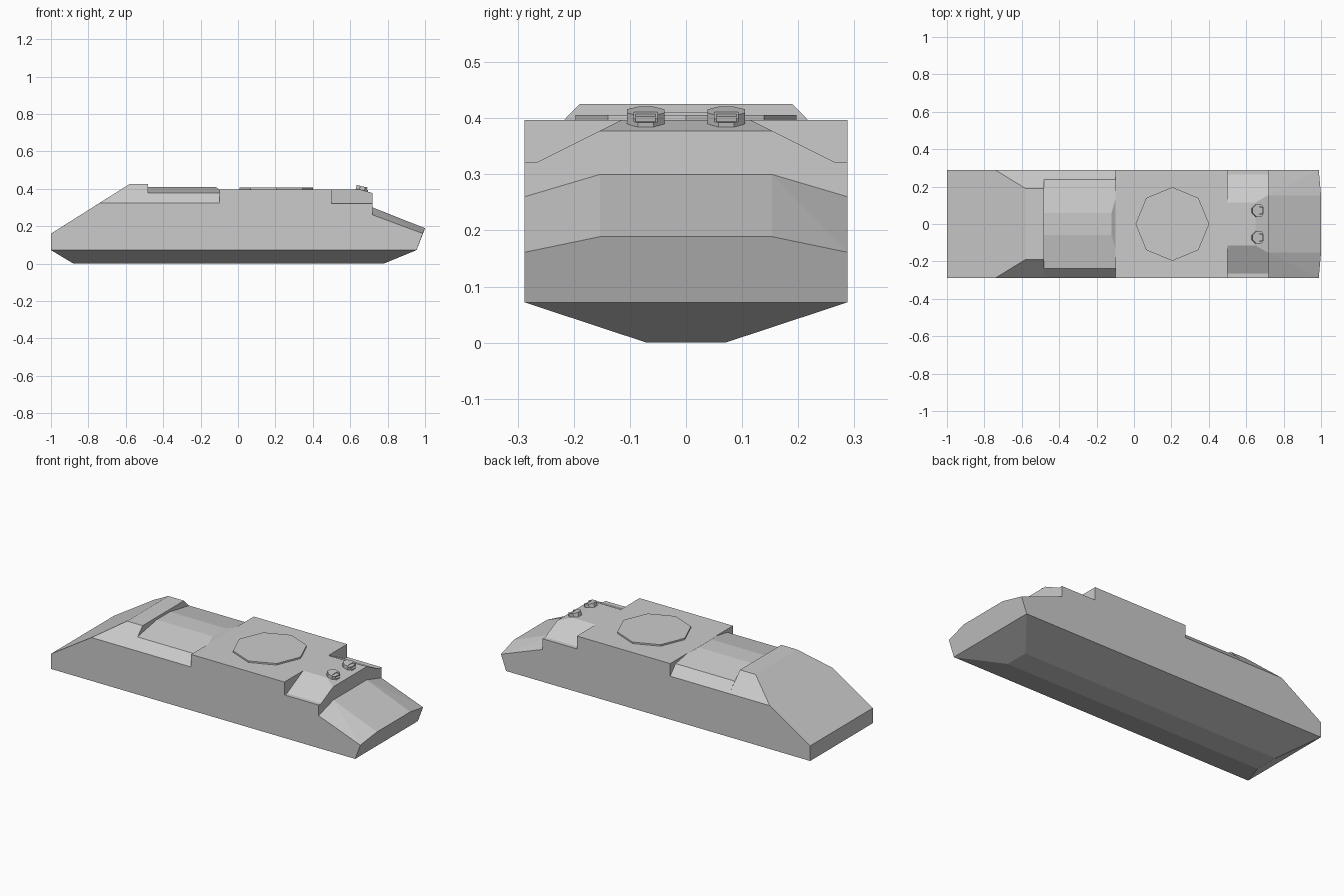
import bpy, bmesh, math
from mathutils import Matrix

if "Cube" in bpy.data.objects:
    bpy.data.objects.remove(bpy.data.objects["Cube"])

W = 0.288   # half width
ZB = 0.072  # top of the belly taper


def finish(name, bm):
    bmesh.ops.recalc_face_normals(bm, faces=bm.faces[:])
    me = bpy.data.meshes.new(name)
    bm.to_mesh(me)
    bm.free()
    ob = bpy.data.objects.new(name, me)
    bpy.context.collection.objects.link(ob)
    return ob


def solid(name, half):
    """Convex faceted solid from points on one side, mirrored across y."""
    bm = bmesh.new()
    for x, y, z in half:
        for s in (1, -1):
            bm.verts.new((x, s * y, z))
    bmesh.ops.convex_hull(bm, input=bm.verts[:])
    loose = [v for v in bm.verts if not v.link_faces]
    bmesh.ops.delete(bm, geom=loose, context='VERTS')
    bmesh.ops.dissolve_limit(bm, angle_limit=math.radians(1),
                             verts=bm.verts[:], edges=bm.edges[:])
    return finish(name, bm)


def prism(name, sides, r, h, matrix, turn=0.0):
    bm = bmesh.new()
    bmesh.ops.create_cone(bm, cap_ends=True, segments=sides, radius1=r, radius2=r,
                          depth=h, matrix=matrix @ Matrix.Rotation(turn, 4, 'Z'))
    return finish(name, bm)


# Tapered belly
solid("belly", [(-1, W, ZB), (0.955, W, ZB), (-0.88, 0.07, 0), (0.78, 0.07, 0)])

# Sloped rear end with raised lip
solid("rear_wedge", [(-1, W, ZB), (-1, W, 0.16), (-0.74, W, 0.324),
                     (-0.58, 0.19, 0.425), (-0.48, 0.19, 0.425),
                     (-0.48, W, 0.324), (-0.48, W, ZB)])

# Gently faceted rear deck
deck = [(x, y, z) for x in (-0.48, -0.1)
        for y, z in ((W, ZB), (W, 0.324), (0.238, 0.378))]
deck += [(-0.48, 0.06, 0.41), (-0.12, 0.06, 0.41), (-0.1, 0.13, 0.397)]
solid("rear_deck", deck)

# Full-width middle block
solid("middle_block", [(x, W, z) for x in (-0.1, 0.5) for z in (ZB, 0.397)])

# Forward compartment and its chamfered roof
solid("fore_body", [(x, W, z) for x in (0.5, 0.72) for z in (ZB, 0.322)])
solid("fore_roof", [(0.5, 0.265, 0.322), (0.72, 0.265, 0.322), (0.5, 0.115, 0.397),
                    (0.65, 0.115, 0.397), (0.72, 0.155, 0.377)])

# Sloping nose
solid("nose", [(0.72, W, ZB), (0.72, W, 0.26), (0.72, 0.153, 0.3),
               (0.955, W, ZB), (0.988, W, 0.161), (1.0, 0.153, 0.189)])

# Thin octagonal roof plate
prism("roof_plate", 8, 0.197, 0.02, Matrix.Translation((0.205, 0, 0.396)))

# Pair of tilted viewing ports, notched towards the nose
for side in (1, -1):
    place = Matrix.Translation((0.664, side * 0.072, 0.4)) @ \
        Matrix.Rotation(math.radians(14), 4, 'Y')
    port = prism("viewing_port", 8, 0.036, 0.026, place, math.pi / 8)
    bm = bmesh.new()
    bmesh.ops.create_cube(bm, size=1, matrix=place @ Matrix.Translation((0.03, 0, 0.012))
                          @ Matrix.Diagonal((0.05, 0.042, 0.024, 1)))
    cutter = finish("port_notch_cutter", bm)
    cutter.hide_render = True
    cutter.hide_viewport = True
    cut = port.modifiers.new("notch", 'BOOLEAN')
    cut.operation = 'DIFFERENCE'
    cut.solver = 'EXACT'
    cut.object = cutter
    # Small glass block inside the notch
    bm = bmesh.new()
    bmesh.ops.create_cube(bm, size=1, matrix=place @ Matrix.Translation((0.013, 0, 0.0))
                          @ Matrix.Diagonal((0.02, 0.036, 0.018, 1)))
    finish("port_block", bm)
